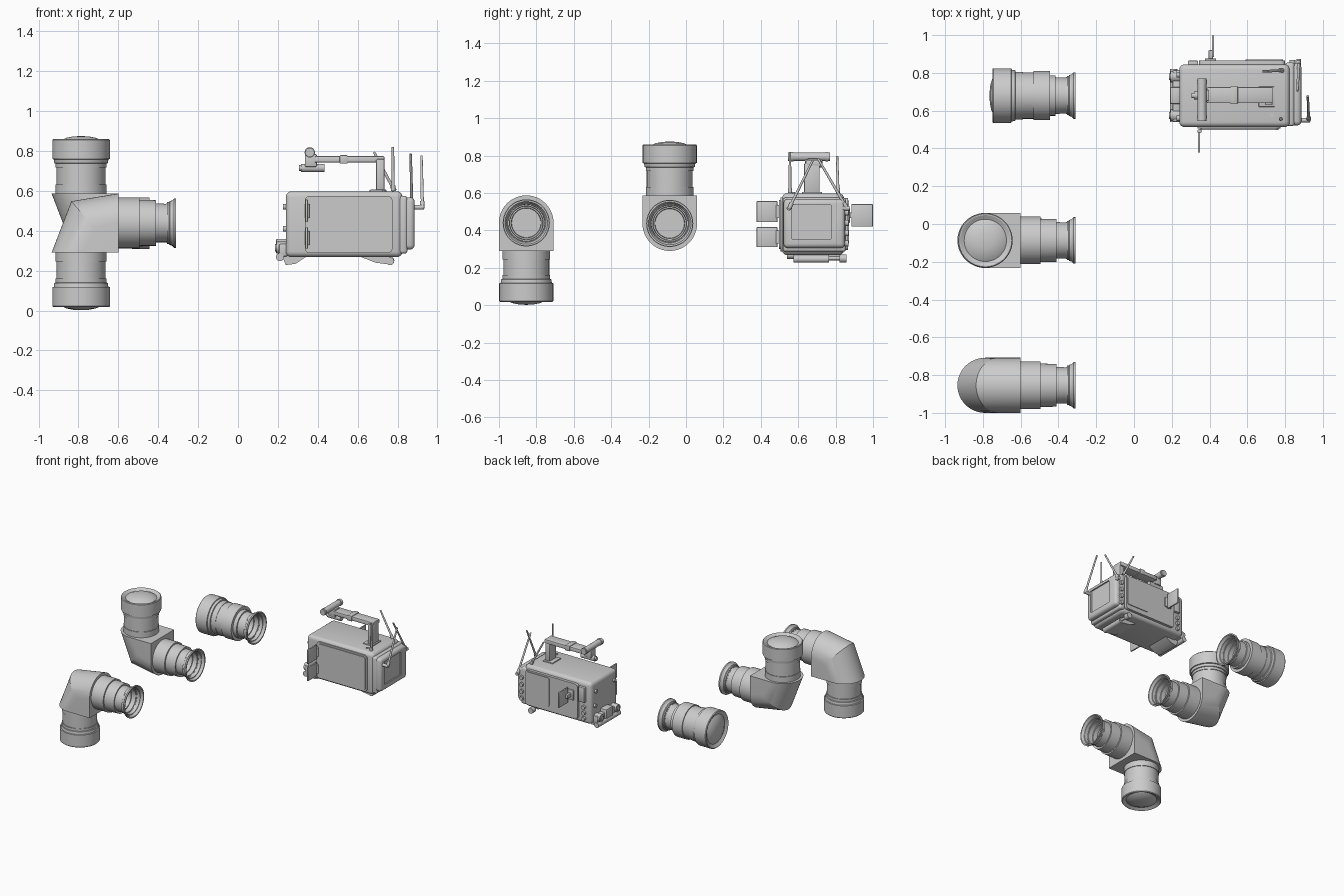
import bpy, bmesh, math
from mathutils import Vector

if "Cube" in bpy.data.objects:
    bpy.data.objects.remove(bpy.data.objects["Cube"])


def finish(bm, name, angle=35):
    bmesh.ops.remove_doubles(bm, verts=bm.verts, dist=1e-5)
    bmesh.ops.recalc_face_normals(bm, faces=bm.faces)
    me = bpy.data.meshes.new(name)
    bm.to_mesh(me)
    bm.free()
    ob = bpy.data.objects.new(name, me)
    bpy.context.collection.objects.link(ob)
    bpy.ops.object.select_all(action='DESELECT')
    ob.select_set(True)
    bpy.context.view_layer.objects.active = ob
    bpy.ops.object.shade_smooth_by_angle(angle=math.radians(angle))
    return ob


def box(name, x, y, z, bevel=0.0, seg=2, axis=None):
    """Box from ranges; with axis, only edges along that axis are rounded."""
    bm = bmesh.new()
    bmesh.ops.create_cube(bm, size=1)
    for v in bm.verts:
        v.co = Vector([(r[0] + r[1]) / 2 + c * (r[1] - r[0]) for r, c in zip((x, y, z), v.co)])
    if bevel:
        es = [e for e in bm.edges if axis is None or
              abs((e.verts[0].co - e.verts[1].co).normalized()[axis]) > 0.9]
        bmesh.ops.bevel(bm, geom=es, offset=bevel, segments=seg, profile=0.5, affect='EDGES')
    return finish(bm, name)


def lathe(name, profile, origin, direction, n=48):
    """Revolve (distance, radius) points about an axis."""
    bm = bmesh.new()
    q = Vector((0, 0, 1)).rotation_difference(Vector(direction))
    rings = [[bm.verts.new(Vector(origin) + q @ Vector((r * math.cos(a), r * math.sin(a), t)))
              for a in (2 * math.pi * i / n for i in range(n))] for t, r in profile]
    for a, b in zip(rings, rings[1:]):
        for i in range(n):
            bm.faces.new((a[i], a[(i + 1) % n], b[(i + 1) % n], b[i]))
    bm.faces.new(rings[0])
    bm.faces.new(rings[-1])
    return finish(bm, name, 25)


def rod(name, a, b, r, r2=None, n=16):
    d = Vector(b) - Vector(a)
    return lathe(name, [(0, r), (d.length, r if r2 is None else r2)], a, d.normalized(), n)


# ---- Lenses: shared front glass end (distance from the front tip) and rear mount
def front_end():
    return [(.002, .004), (.004, .04), (.011, .075), (.026, .106), (.03, .112), (.017, .134),
            (.017, .14), (.022, .1445), (.117, .1445), (.119, .137), (.138, .134)]


def rear_mount(x):
    """Stepped tail ending at x, open at the back."""
    return [(x - .135, .107), (x - .105, .107), (x - .105, .097), (x - .045, .095),
            (x - .045, .104), (x - .036, .104), (x - .032, .109), (x - .02, .112), (x - .01, .123),
            (x, .123), (x, .114), (x - .02, .104), (x - .02, .099), (x - .05, .097),
            (x - .05, .09), (x - .085, .088), (x - .085, .08), (x - .12, .078), (x - .12, .002)]


# straight lens
lathe("straight_lens", front_end() + [(.14, .126), (.18, .126), (.18, .123), (.235, .123),
      (.235, .13), (.322, .13), (.322, .107)] + rear_mount(.457)[1:],
      (-.767, .68, .438), (1, 0, 0))


def elbow_lens(tag, y, flip):
    fz = (lambda z: .877 - z) if flip else (lambda z: z)
    # mitred housing lofted from three U-shaped sections sharing the inner corner
    secs = [((-.6, .44), (-.6, .587)), ((-.715, .41), (-.836, .548)), ((-.787, .29), (-.935, .29))]
    bm = bmesh.new()
    rows = []
    for s, a in secs:
        pts = [(-.6, -.146, .29)]
        for i in range(25):
            t = math.pi * (i / 24 - .5)
            c = math.cos(t)
            pts.append((s[0] + (a[0] - s[0]) * c, .146 * math.sin(t), s[1] + (a[1] - s[1]) * c))
        pts.append((-.6, .146, .29))
        rows.append([bm.verts.new((p[0], y + p[1], fz(p[2]))) for p in pts])
    for a, b in zip(rows, rows[1:]):
        for i in range(len(a) - 1):
            bm.faces.new((a[i], a[i + 1], b[i + 1], b[i]))
    bm.faces.new(rows[0])
    bm.faces.new(rows[-1])
    finish(bm, tag + "_elbow_housing", 20)
    # vertical front barrel
    lathe(tag + "_front_barrel", front_end() + [(.14, .128), (.16, .128), (.16, .123),
          (.245, .123), (.245, .128), (.292, .128)],
          (-.787, y, fz(0)), (0, 0, -1 if flip else 1))
    # horizontal rear barrel
    lathe(tag + "_rear_barrel", [(-.61, .126), (-.495, .126), (-.495, .115), (-.41, .113)]
          + rear_mount(-.31)[2:], (0, y, fz(.44)), (1, 0, 0))


elbow_lens("upward", -.087, True)
elbow_lens("downward", -.854, False)

# ---- Camera body
box("camera_body", (.24, .825), (.513, .845), (.268, .598), .028, 4)
box("rear_collar", (.80, .85), (.518, .855), (.285, .575), .015, 3)
rear = box("rear_block", (.82, .886), (.522, .85), (.306, .568), .022, 3)
cut = box("screen_cutter", (.876, .95), (.566, .775), (.353, .535))
cut.hide_render = True
cut.hide_viewport = True
m = rear.modifiers.new("screen_recess", 'BOOLEAN')
m.object = cut
m.solver = 'EXACT'

# side doors with rounded corners
box("near_door_frame", (.335, .775), (.505, .53), (.288, .575), .025, 4, 1)
box("near_door", (.352, .764), (.498, .53), (.30, .563), .022, 4, 1)
box("far_door", (.345, .80), (.83, .866), (.295, .572), .022, 4, 1)
box("far_door_inner", (.59, .79), (.86, .872), (.33, .56), .015, 3, 1)
box("far_front_block", (.285, .34), (.835, .865), (.44, .56), .006)

# flip-out plates with hinges
for i, (z0, z1) in enumerate(((.31, .417), (.444, .556))):
    box(f"near_plate_{i}", (.338, .35), (.378, .488), (z0, z1), .002)
    zc = (z0 + z1) / 2
    rod(f"near_hinge_{i}", (.347, .492, zc - .035), (.347, .492, zc + .035), .012)
box("far_plate", (.412, .424), (.884, .999), (.42, .54), .002)
box("far_plate_arm", (.395, .418), (.86, .92), (.465, .495), .004)
box("far_plate_base", (.375, .435), (.86, .876), (.44, .52), .004)

# ---- Top handle
box("handle_bar", (.385, .734), (.64, .724), (.742, .774), .006)
box("handle_post", (.693, .734), (.632, .715), (.59, .76), .006)
box("handle_sleeve", (.51, .55), (.635, .729), (.737, .779), .004)
box("handle_foot", (.66, .745), (.62, .727), (.592, .606), .004)
rod("cross_tube", (.36, .545, .793), (.36, .77, .793), .023, n=24)
for i, y in enumerate((.56, .745)):
    rod(f"cross_tube_ring_{i}", (.36, y, .793), (.36, y + .015, .793), .026, n=24)
box("handle_front_bracket", (.335, .395), (.65, .71), (.72, .785), .006)
rod("viewing_tube", (.317, .68, .715), (.433, .68, .715), .021, n=24)
rod("viewing_tube_tip", (.305, .68, .715), (.32, .68, .715), .014)

# ---- Antennas: base point, tip
for i, (a, b) in enumerate((((.785, .813, .60), (.682, .808, .795)),
                            ((.925, .55, .515), (.92, .678, .775)),
                            ((.872, .862, .515), (.866, .705, .785)),
                            ((.778, .556, .60), (.777, .556, .82)))):
    a, b = Vector(a), Vector(b)
    rod(f"antenna_{i}", a, b, .008, .006, 12)
    rod(f"antenna_socket_{i}", a, a.lerp(b, .12), .0115, n=16)
rod("antenna_elbow_rear", (.88, .55, .518), (.932, .55, .518), .012)
rod("antenna_elbow_far", (.872, .83, .518), (.872, .874, .518), .012)

# ---- Front clamp with rod sockets
box("front_clamp", (.205, .25), (.54, .815), (.272, .335), .008)
box("front_clamp_block", (.19, .25), (.635, .725), (.285, .36), .008)
for i, y in enumerate((.575, .78)):
    rod(f"rod_socket_{i}", (.192, y, .315), (.245, y, .315), .03, n=24)
    rod(f"rod_socket_cap_{i}", (.186, y, .315), (.195, y, .315), .018, n=20)
rod("front_clamp_screw", (.21, .54, .268), (.21, .82, .268), .02, n=20)
for i, (y, z) in enumerate(((.56, .52), (.79, .52), (.80, .41))):
    rod(f"front_button_{i}", (.226, y, z), (.245, y, z), .014)


# ---- Underside feet: tapered wedges with a tube along the outer edge
def wedge(name, pts, y0, y1):
    bm = bmesh.new()
    ends = [[bm.verts.new((x, y, z)) for x, z in pts] for y in (y0, y1)]
    n = len(pts)
    for i in range(n):
        bm.faces.new((ends[0][i], ends[0][(i + 1) % n], ends[1][(i + 1) % n], ends[1][i]))
    for e in ends:
        bm.faces.new(e)
    finish(bm, name)


wedge("front_foot", [(.22, .275), (.35, .275), (.29, .235), (.24, .228)], .575, .765)
wedge("rear_foot", [(.6, .275), (.76, .275), (.765, .23), (.69, .24)], .575, .765)
rod("rear_foot_tube", (.762, .575, .247), (.762, .765, .247), .02, n=20)
rod("rear_foot_knob", (.762, .82, .25), (.762, .858, .25), .022, n=20)
rod("rear_foot_shaft", (.762, .76, .25), (.762, .83, .25), .01)

# ---- Far-side connectors and top button
for i in range(4):
    z = .33 + i * .055
    rod(f"connector_{i}", (.838, .845, z), (.838, .868, z), .016)
for i in range(3):
    rod(f"front_connector_{i}", (.30, .84, .31 + i * .045), (.30, .862, .31 + i * .045), .015)
rod("top_button", (.73, .575, .595), (.73, .575, .605), .009)
